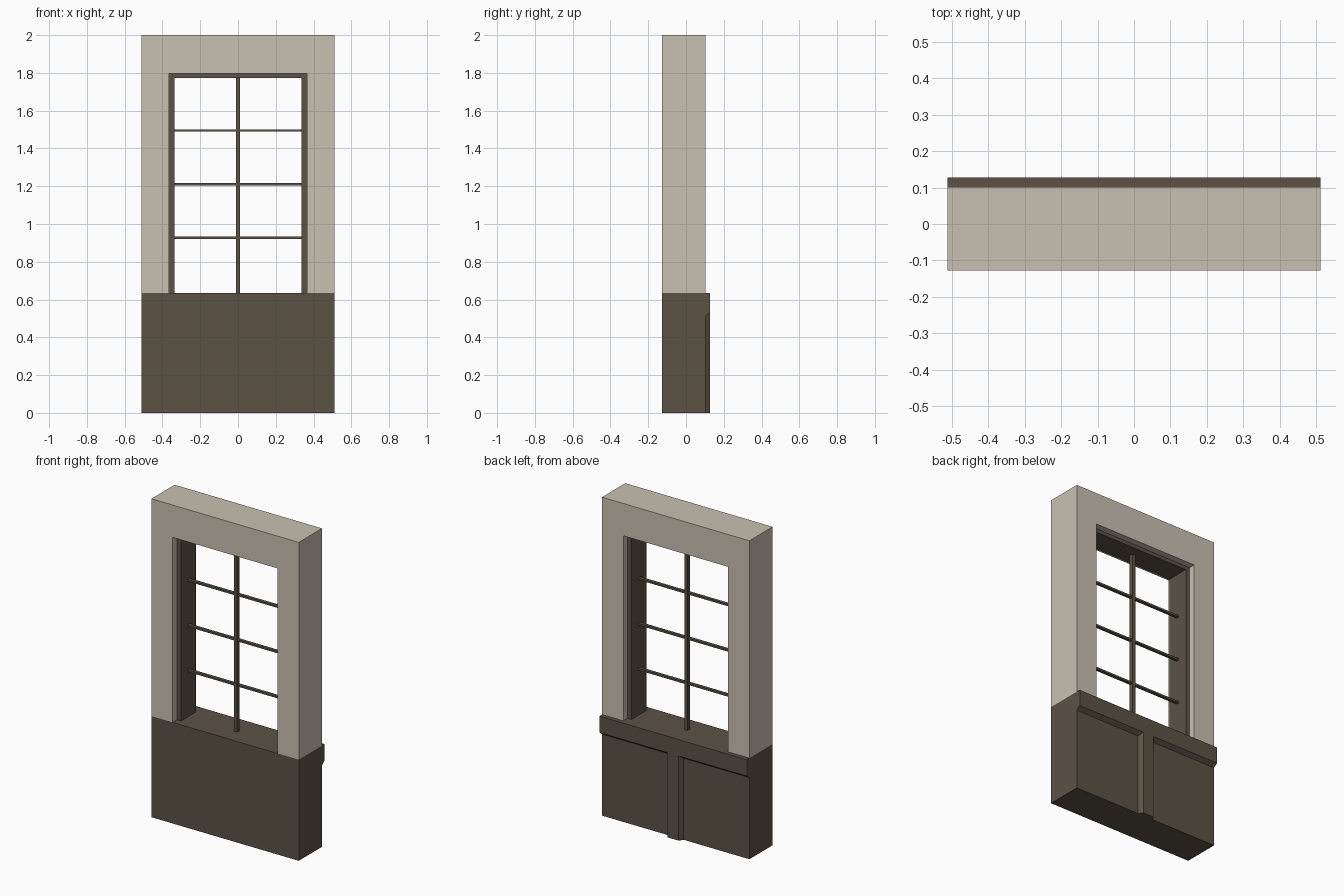
import bpy, bmesh
from mathutils import Vector

if "Cube" in bpy.data.objects:
    bpy.data.objects.remove(bpy.data.objects["Cube"])


def material(name, rgb):
    m = bpy.data.materials.new(name)
    m.diffuse_color = (*rgb, 1)
    m.use_nodes = True
    m.node_tree.nodes["Principled BSDF"].inputs["Base Color"].default_value = m.diffuse_color
    return m


PLASTER = material("beige plaster", (0.584, 0.527, 0.445))
WOOD = material("dark brown wood", (0.107, 0.084, 0.060))


def extrude(name, profile, direction, mat):
    """Sweep a closed 3D polygon along a vector into a solid."""
    bm = bmesh.new()
    face = bm.faces.new([bm.verts.new(p) for p in profile])
    res = bmesh.ops.extrude_face_region(bm, geom=[face])
    verts = [v for v in res["geom"] if isinstance(v, bmesh.types.BMVert)]
    bmesh.ops.translate(bm, verts=verts, vec=Vector(direction))
    bmesh.ops.recalc_face_normals(bm, faces=bm.faces)
    me = bpy.data.meshes.new(name)
    bm.to_mesh(me)
    bm.free()
    me.materials.append(mat)
    ob = bpy.data.objects.new(name, me)
    bpy.context.collection.objects.link(ob)
    return ob


def box(name, x0, x1, y0, y1, z0, z1, mat):
    return extrude(name, [(x0, y0, z0), (x1, y0, z0), (x1, y0, z1), (x0, y0, z1)],
                   (0, y1 - y0, 0), mat)


def arch(name, outer, inner, top_out, top_in, y0, y1, base, mat):
    """Upside-down U: two posts and a head in one piece."""
    pts = [(-outer, base), (-outer, top_out), (outer, top_out), (outer, base),
           (inner, base), (inner, top_in), (-inner, top_in), (-inner, base)]
    return extrude(name, [(x, y0, z) for x, z in pts], (0, y1 - y0, 0), mat)


HALF, FRONT, BACK, LEDGE = 0.512, -0.128, 0.102, 0.128
SILL, HEAD, OPEN = 0.635, 1.797, 0.364
MID = (FRONT + BACK) / 2

# Upper wall around the opening, and the lining frame recessed inside it
arch("upper_wall", HALF, OPEN, 2.0, HEAD, FRONT, BACK, SILL, PLASTER)
arch("window_frame", OPEN, 0.336, HEAD, 1.774, MID - 0.073, MID + 0.073, SILL, WOOD)

# Lower wall with a ledge at the back, its underside sloped
extrude("lower_wall",
        [(-HALF, y, z) for y, z in [(FRONT, 0), (BACK, 0), (BACK, 0.512),
                                    (LEDGE, 0.532), (LEDGE, SILL), (FRONT, SILL)]],
        (2 * HALF, 0, 0), WOOD)

# Central batten on the back with chamfered sides
extrude("back_batten",
        [(-0.055, BACK, 0), (0.055, BACK, 0), (0.038, LEDGE, 0), (-0.038, LEDGE, 0)],
        (0, 0, 0.532), WOOD)

# Glazing bars
box("vertical_bar", -0.011, 0.011, MID - 0.012, MID + 0.012, SILL, 1.774, WOOD)
for i, z in enumerate((0.927, 1.21, 1.495)):
    box(f"horizontal_bar_{i + 1}", -0.336, 0.336, MID - 0.010, MID + 0.010,
        z - 0.006, z + 0.006, WOOD)
